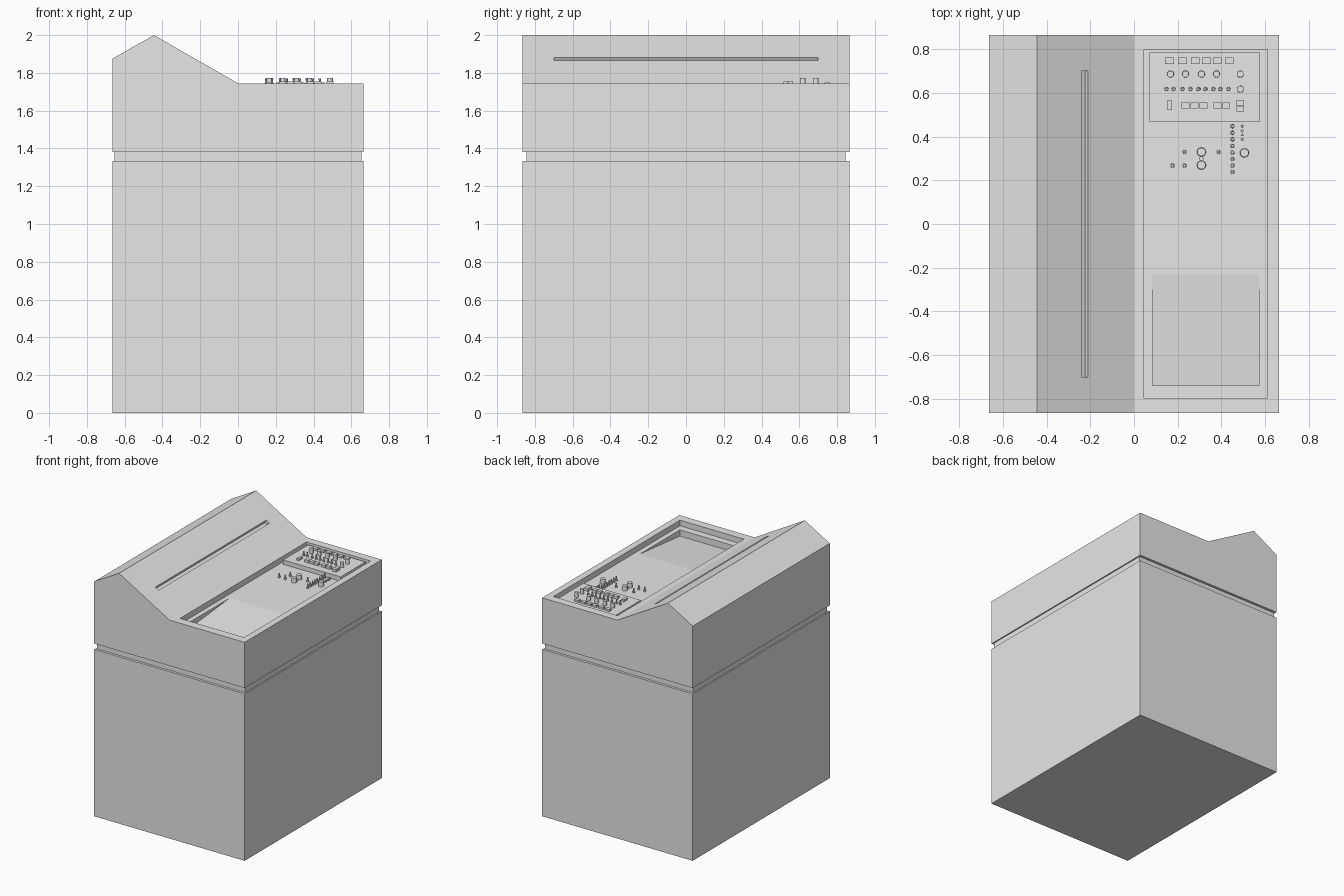
import bpy, bmesh, math
from mathutils import Matrix, Vector

if "Cube" in bpy.data.objects:
    bpy.data.objects.remove(bpy.data.objects["Cube"])

grey = bpy.data.materials.new("light_grey")
grey.diffuse_color = (0.8, 0.8, 0.8, 1)
grey.use_nodes = True
grey.node_tree.nodes["Principled BSDF"].inputs["Base Color"].default_value = grey.diffuse_color


def finish(name, bm):
    bmesh.ops.recalc_face_normals(bm, faces=bm.faces)
    me = bpy.data.meshes.new(name)
    bm.to_mesh(me)
    bm.free()
    me.materials.append(grey)
    ob = bpy.data.objects.new(name, me)
    bpy.context.collection.objects.link(ob)
    return ob


def add_box(bm, x0, x1, y0, y1, z0, z1):
    m = Matrix.Translation(((x0 + x1) / 2, (y0 + y1) / 2, (z0 + z1) / 2))
    m = m @ Matrix.Diagonal((x1 - x0, y1 - y0, z1 - z0, 1))
    bmesh.ops.create_cube(bm, size=1, matrix=m)


def add_cone(bm, x, y, z0, z1, r0, r1, n=16):
    bmesh.ops.create_cone(bm, cap_ends=True, segments=n, radius1=r0, radius2=r1,
                          depth=z1 - z0, matrix=Matrix.Translation((x, y, (z0 + z1) / 2)))


def box(name, *dims):
    bm = bmesh.new()
    add_box(bm, *dims)
    return finish(name, bm)


def prism(name, points, offset):
    bm = bmesh.new()
    f = bm.faces.new([bm.verts.new(p) for p in points])
    ext = bmesh.ops.extrude_face_region(bm, geom=[f])
    vs = [g for g in ext["geom"] if isinstance(g, bmesh.types.BMVert)]
    bmesh.ops.translate(bm, verts=vs, vec=Vector(offset))
    return finish(name, bm)


def cut(target, cutter):
    mod = target.modifiers.new("cut", 'BOOLEAN')
    mod.operation = 'DIFFERENCE'
    mod.solver = 'EXACT'
    mod.object = cutter
    bpy.context.view_layer.update()
    dg = bpy.context.evaluated_depsgraph_get()
    me = bpy.data.meshes.new_from_object(target.evaluated_get(dg))
    target.modifiers.clear()
    target.data = me
    bpy.data.objects.remove(cutter)


FLOOR, PANEL, TOP = 1.70, 1.735, 1.745

# Cabinet and recessed neck
box("cabinet_body", -0.665, 0.665, -0.865, 0.865, 0, 1.333)
box("cabinet_neck", -0.655, 0.655, -0.845, 0.845, 1.333, 1.38)

# Upper housing with the peaked hood
outline = [(-0.665, 1.38), (0.665, 1.38), (0.665, TOP), (0, TOP), (-0.445, 2.0), (-0.665, 1.875)]
housing = prism("upper_housing", [(x, -0.865, z) for x, z in outline], (0, 1.73, 0))

# Deck recess, sloping tray and hood slot
cut(housing, box("deck_cutter", 0.045, 0.612, -0.797, 0.80, FLOOR, 1.9))
tray = [(-0.23, FLOOR), (-0.74, FLOOR - 0.05), (-0.74, 1.72), (-0.23, 1.72)]
cut(housing, prism("tray_cutter", [(0.085, y, z) for y, z in tray], (0.487, 0, 0)))
slot = box("slot_cutter", -0.017, 0.017, -0.70, 0.70, -0.03, 0.03)
slot.rotation_euler = (0, math.atan2(0.255, 0.445), 0)
slot.location = (-0.225, 0, TOP + 0.255 * 0.225 / 0.445)
cut(housing, slot)

# Raised control panel
box("control_panel", 0.07, 0.578, 0.47, 0.785, FLOOR - 0.005, PANEL)

# Flat push buttons: x, y, width, depth, height
buttons = [(x, 0.748, 0.04, 0.028, 0.015) for x in (0.163, 0.222, 0.281, 0.332, 0.382, 0.437)]
buttons += [(x, 0.543, 0.036, 0.027, 0.02) for x in (0.236, 0.277, 0.318, 0.382, 0.423)]
buttons += [(0.487, 0.555, 0.036, 0.025, 0.02), (0.487, 0.528, 0.036, 0.025, 0.02),
            (0.163, 0.544, 0.022, 0.045, 0.017)]
bm = bmesh.new()
for x, y, w, d, h in buttons:
    add_box(bm, x - w / 2, x + w / 2, y - d / 2, y + d / 2, PANEL - 0.003, PANEL + h)
finish("push_buttons", bm)

# Round knobs on panel and deck
bm = bmesh.new()
for x, y in [(x, 0.687) for x in (0.167, 0.236, 0.309, 0.378, 0.487)] + [(0.487, 0.618)]:
    add_cone(bm, x, y, PANEL - 0.003, 1.772, 0.016, 0.015)
for x, y in ((0.309, 0.33), (0.309, 0.27), (0.506, 0.326)):
    add_cone(bm, x, y, FLOOR - 0.003, FLOOR + 0.037, 0.021, 0.019)
add_cone(bm, 0.309, 0.30, FLOOR - 0.003, FLOOR + 0.01, 0.01, 0.01)
finish("round_knobs", bm)

# Toggle switches: collar with a tapered lever
toggles = [(x, 0.618, PANEL) for x in (0.149, 0.181, 0.222, 0.259, 0.295, 0.327, 0.364, 0.396, 0.433)]
toggles += [(0.451, 0.448 - 0.03 * i, FLOOR) for i in range(8)]
toggles += [(0.231, 0.33, FLOOR), (0.387, 0.33, FLOOR), (0.176, 0.268, FLOOR), (0.231, 0.268, FLOOR)]
bm = bmesh.new()
for x, y, z in toggles:
    add_cone(bm, x, y, z - 0.003, z + 0.012, 0.01, 0.009, 10)
    add_cone(bm, x, y, z + 0.01, z + 0.034, 0.004, 0.006, 8)
finish("toggle_switches", bm)

# Small indicator lamps
bm = bmesh.new()
for i in range(4):
    add_cone(bm, 0.496, 0.448 - 0.02 * i, FLOOR - 0.003, FLOOR + 0.014, 0.006, 0.005, 8)
finish("indicator_lamps", bm)

for ob in bpy.context.collection.objects:
    ob.select_set(ob.name == "round_knobs")
bpy.context.view_layer.objects.active = bpy.data.objects["round_knobs"]
bpy.ops.object.shade_smooth_by_angle()
